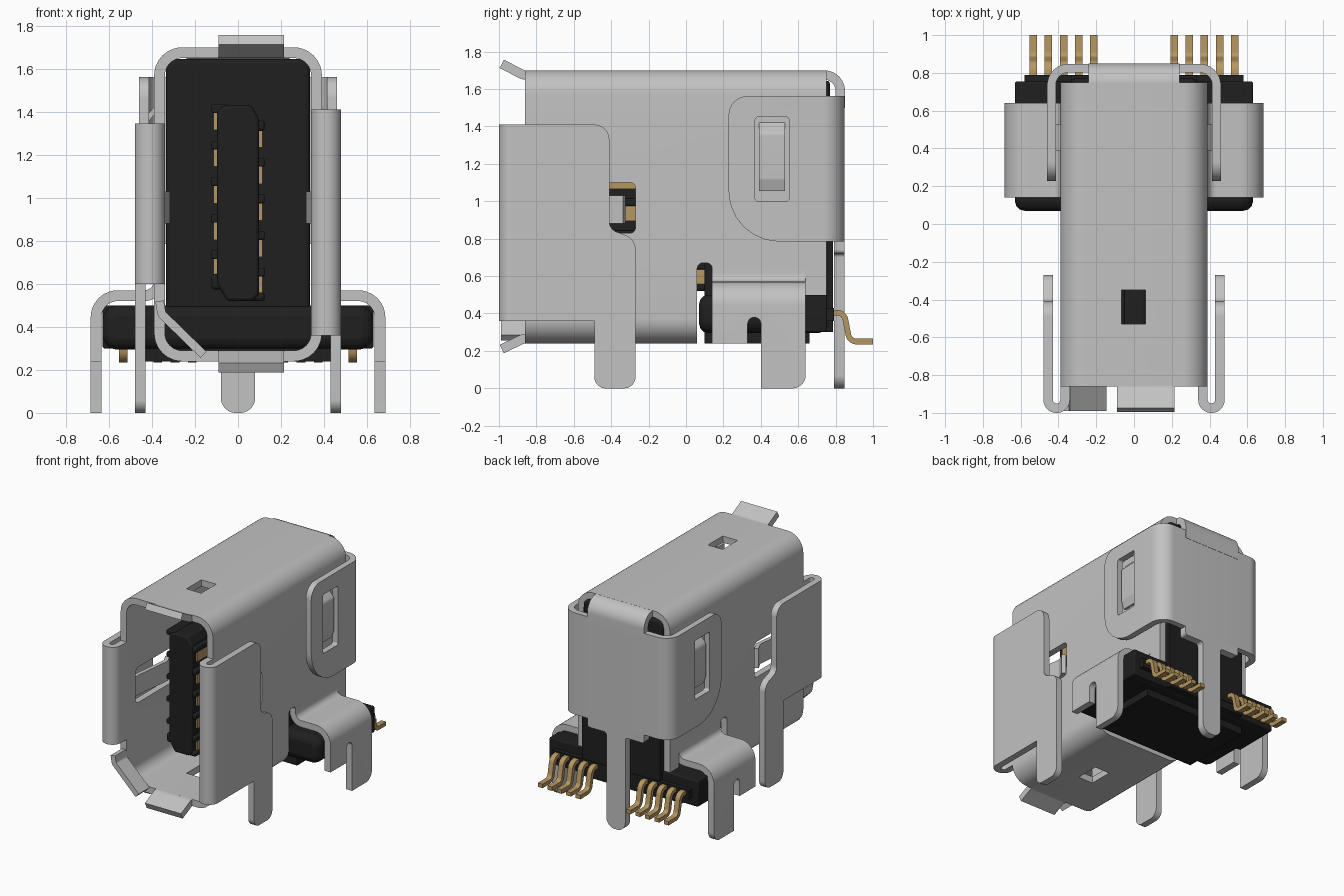
import bpy, bmesh, math
from mathutils import Vector

if "Cube" in bpy.data.objects:
    bpy.data.objects.remove(bpy.data.objects["Cube"])


def material(name, col):
    m = bpy.data.materials.new(name)
    m.diffuse_color = (*col, 1)
    m.use_nodes = True
    m.node_tree.nodes["Principled BSDF"].inputs["Base Color"].default_value = m.diffuse_color
    return m


STEEL = material("plated steel", (0.54, 0.54, 0.54))
BLACK = material("black plastic", (0.014, 0.014, 0.014))
GOLD = material("gold contact", (0.47, 0.31, 0.12))


def fillet(pts, closed):
    """Round the corners of (u, v[, radius]) points."""
    out, n = [], len(pts)
    for i, p in enumerate(pts):
        c = Vector(p[:2])
        r = p[2] if len(p) > 2 else 0
        if r == 0 or (not closed and i in (0, n - 1)):
            out.append(c)
            continue
        a = (Vector(pts[i - 1][:2]) - c).normalized()
        b = (Vector(pts[(i + 1) % n][:2]) - c).normalized()
        half = a.angle(b) / 2
        centre = c + (a + b).normalized() * (r / math.sin(half))
        d = r / math.tan(half)
        v0, v1 = c + a * d - centre, c + b * d - centre
        for k in range(9):
            t = k / 8
            out.append(centre + v0.lerp(v1, t).normalized() * r)
    return out


def extrude(name, pts, axis, a, b, mat, s=1, bevel=0.0):
    """Extrude a 2D profile along an axis; s = -1 mirrors it in x."""
    place = {"x": lambda u, v, w: (w * s, u, v),
             "y": lambda u, v, w: (u * s, w, v),
             "z": lambda u, v, w: (u * s, v, w)}[axis]
    prof = fillet(pts, True)
    bm = bmesh.new()
    lo = [bm.verts.new(place(p[0], p[1], a)) for p in prof]
    hi = [bm.verts.new(place(p[0], p[1], b)) for p in prof]
    bm.faces.new(lo)
    bm.faces.new(hi)
    for i in range(len(prof)):
        j = (i + 1) % len(prof)
        bm.faces.new((lo[i], lo[j], hi[j], hi[i]))
    bmesh.ops.recalc_face_normals(bm, faces=bm.faces)
    me = bpy.data.meshes.new(name)
    bm.to_mesh(me)
    bm.free()
    me.materials.append(mat)
    ob = bpy.data.objects.new(name, me)
    bpy.context.collection.objects.link(ob)
    if bevel:
        m = ob.modifiers.new("bevel", "BEVEL")
        m.width, m.segments, m.limit_method = bevel, 3, "ANGLE"
    return ob


def ribbon(name, path, t, axis, a, b, mat, s=1):
    """Bent sheet: a filleted centre line of thickness t, extruded."""
    p = fillet(path, False)
    left, right = [], []
    for i, c in enumerate(p):
        d0 = (c - p[i - 1]).normalized() if i else (p[1] - c).normalized()
        d1 = (p[i + 1] - c).normalized() if i < len(p) - 1 else d0
        d = (d0 + d1).normalized()
        n = Vector((-d.y, d.x)) * (t / 2 / max(0.5, d.dot(d0)))
        left.append(c + n)
        right.append(c - n)
    return extrude(name, [tuple(q) for q in left + right[::-1]], axis, a, b, mat, s)


def rect(u0, u1, v0, v1, r=0):
    return [(u0, v0, r), (u1, v0, r), (u1, v1, r), (u0, v1, r)]


def box(name, x, y, z, mat, bevel=0.0, s=1):
    return extrude(name, rect(*x, *y), "z", *z, mat, s, bevel)


def boolean(ob, cutter, op="DIFFERENCE"):
    cutter.hide_render = True
    m = ob.modifiers.new("cut", "BOOLEAN")
    m.object, m.operation, m.solver = cutter, op, "EXACT"
    dg = bpy.context.evaluated_depsgraph_get()
    me = bpy.data.meshes.new_from_object(ob.evaluated_get(dg))
    ob.modifiers.clear()
    ob.data = me
    bpy.data.objects.remove(cutter)


# Main shell: rounded tube with windows and cut-away rear bottom
shell = extrude("shell", rect(-.39, .39, .24, 1.70, .13), "y", -.86, .75, STEEL)
boolean(shell, extrude("cut", rect(-.34, .34, .29, 1.65, .08), "y", -1, 1, STEEL))
boolean(shell, box("cut", (-.065, .06), (-.53, -.35), (0, 2), STEEL))
boolean(shell, extrude("cut", rect(-.75, -.27, .83, 1.10, .03), "x", -1, 1, STEEL))
boolean(shell, extrude("cut", [(.06, 0), (.9, 0), (.9, .5), (.64, .5), (.64, .60), (.14, .60),
                               (.14, .67, .03), (.06, .67, .03)], "x", -1, 1, STEEL))
boolean(shell, extrude("cut", rect(.40, .52, 1.06, 1.40), "x", -1, 1, STEEL))

# Flared guide tabs at the mouth
ribbon("top_guide_tab", [(-.80, 1.675), (-.87, 1.675, .06), (-.985, 1.735)], .05,
       "x", -.09, .215, STEEL)
ribbon("bottom_guide_tab", [(-.80, .265), (-.87, .265, .06), (-.985, .21)], .05,
       "x", -.09, .215, STEEL)
ribbon("corner_guide_tab", [(-.365, .52), (-.355, .46, .04), (-.16, .27)], .04,
       "y", -.99, -.86, STEEL)

for s, top, bottom in ((1, 1.41, .36), (-1, 1.345, .60)):
    # Folded front flange with a leg
    ribbon("flange_fold", [(.365, -.84), (.365, -.975, .044), (.455, -.975, .044), (.455, -.85)],
           .05, "z", bottom, top, STEEL, s)
    extrude("flange_leg", [(-.93, bottom), (-.93, top), (-.41, top, .08), (-.41, .85, .06),
                           (-.27, .80, .08), (-.27, 0, .06), (-.49, 0, .06), (-.49, bottom)],
            "x", .43, .48, STEEL, s)
    # Spring finger in the side window
    ribbon("spring_finger", [(.365, -.76), (.365, -.70), (.33, -.40, .05), (.365, -.33)],
           .03, "z", .88, 1.03, STEEL, s)
    # Rear wing bent out and down to a leg
    wing = ribbon("rear_wing", [(.365, .66), (.365, .545, .07), (.66, .545, .10), (.66, 0)],
                  .05, "y", .14, .64, STEEL, s)
    boolean(wing, extrude("cut", [(0, -.1), (.40, -.1), (.40, .38, .035), (.33, .38, .035),
                                  (.33, .24), (0, .24)], "x", .5, .8, STEEL, s))
    boolean(wing, extrude("keep", [(.1, -.1), (.40, -.1), (.40, 0, .07), (.64, 0, .07),
                                   (.64, .9), (.1, .9)], "x", .2, .9, STEEL, s), "INTERSECT")
    # Latch seen in the back cover window
    ribbon("latch", [(.375, 1.42), (.43, 1.36, .03), (.43, 1.12, .03), (.41, 1.06)],
           .025, "y", .39, .53, STEEL, s)

# Back cover wrapping round both sides, with windows
cover = ribbon("back_cover", [(-.437, .2), (-.437, .825, .09), (.437, .825, .09), (.437, .2)],
               .046, "z", .7, 1.6, STEEL)
boolean(cover, extrude("keep", [(.228, .785, .27), (.9, .785), (.9, 1.562), (.228, 1.562, .10)],
                       "x", -1, 1, STEEL), "INTERSECT")
boolean(cover, extrude("cut", rect(.37, .55, 1.0, 1.45, .015), "x", -1, 1, STEEL))
ribbon("back_cover_strap", [(.70, 1.675), (.825, 1.675, .085), (.825, 1.5)], .05,
       "x", -.24, .24, STEEL)
extrude("back_leg", [(-.08, 0, .07), (.08, 0, .07), (.08, .72, .02), (.24, .72, .02), (.24, .84),
                     (-.24, .84), (-.24, .72, .02), (-.08, .72, .02)], "y", .79, .848, STEEL)

# Plastic housing filling the rear of the shell, plus its base block
extrude("housing", [(-.335, .48), (-.17, .30), (.335, .30, .04), (.335, 1.645, .05),
                    (-.335, 1.645, .05)], "y", .10, .77, BLACK, 1, .02)
extrude("housing_base", rect(-.63, .63, .295, .50, .07), "y", .07, .755, BLACK, 1, .05)
box("housing_rear", (-.63, .63), (.40, .755), (.30, .50), BLACK, .01)
box("housing_step", (-.58, .58), (.6, .79), (.36, .43), BLACK)
box("housing_underside", (-.43, .43), (.10, .66), (.24, .36), BLACK)
box("housing_back_wall", (-.33, .33), (.6, .785), (.30, .85), BLACK)

# Contact tongue with ribs and gold strips
extrude("tongue", [(-.098, 1.40), (-.07, 1.43), (.06, 1.43), (.098, 1.37), (.098, .55),
                   (.07, .52), (-.05, .52), (-.098, .60)], "y", -.70, .15, BLACK, 1, .015)
for s, z0 in ((-1, .735), (1, .655)):
    for i in range(5):
        z = z0 + i * .17
        if i < 4 or s < 0:
            box("tongue_rib", (.05, .124), (-.69, .12), (z - .02, z + .02), BLACK, .008, s)
        box("tongue_contact", (.05, .114), (-.65, .12), (z - .10, z - .02), GOLD, 0, s)
box("tongue_end_rib", (-.124, -.05), (-.69, .12), (.575, .645), BLACK, .015)
box("tongue_end_rib", (.05, .124), (-.69, .12), (.52, .56), BLACK, .015)
box("tongue_end_rib", (.05, .124), (-.69, .12), (1.31, 1.36), BLACK, .015)

# Solder tails
for s in (-1, 1):
    for i in range(5):
        x = .213 + i * .08
        ribbon("solder_tail", [(.72, .405), (.845, .405, .045), (.875, .25, .045), (1.0, .25)],
               .03, "x", x - .02, x + .02, GOLD, s)

# Smooth bends, keep edges sharp
for ob in bpy.context.scene.objects:
    ob.select_set(True)
    bpy.context.view_layer.objects.active = ob
bpy.ops.object.shade_smooth_by_angle(angle=math.radians(35))
